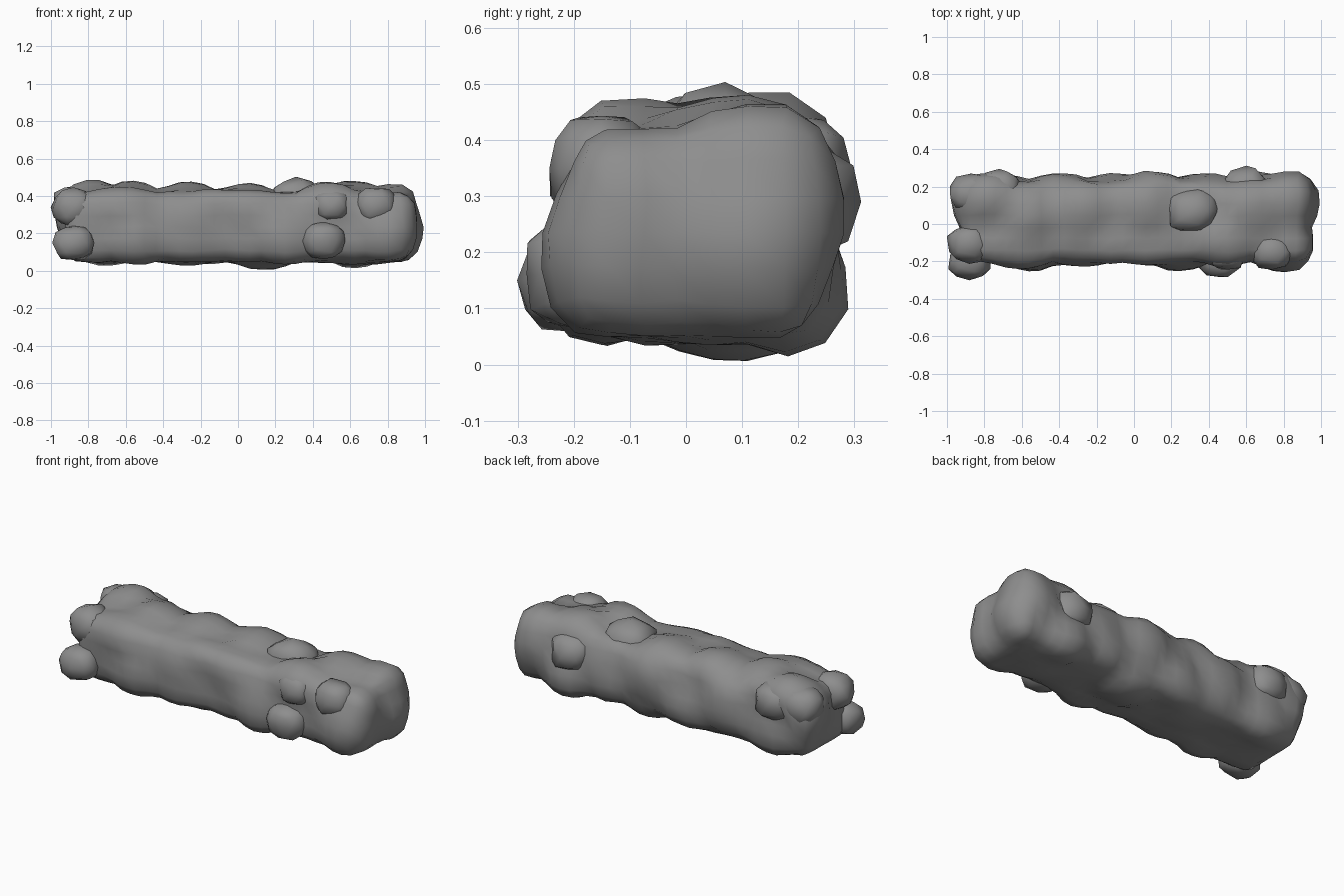
import bpy, bmesh, math
from mathutils import Vector, noise

old = bpy.data.objects.get("Cube")
if old:
    bpy.data.objects.remove(old)

stone = bpy.data.materials.new("grey stone")
stone.use_nodes = True
grey = (0.27, 0.27, 0.27, 1)
stone.diffuse_color = grey
stone.node_tree.nodes["Principled BSDF"].inputs["Base Color"].default_value = grey


def finish(name, bm, angle):
    bmesh.ops.recalc_face_normals(bm, faces=bm.faces)
    mesh = bpy.data.meshes.new(name)
    bm.to_mesh(mesh)
    bm.free()
    mesh.materials.append(stone)
    obj = bpy.data.objects.new(name, mesh)
    bpy.context.collection.objects.link(obj)
    bpy.ops.object.select_all(action='DESELECT')
    bpy.context.view_layer.objects.active = obj
    obj.select_set(True)
    bpy.ops.object.shade_smooth_by_angle(angle=math.radians(angle))


def squash(value, power):
    # Boxy superellipse rounding
    return math.copysign(abs(value) ** power, value)


MIDDLE = Vector((0, 0.015, 0.235))
HALF = Vector((0.93, 0.215, 0.185))
AXES = {"x": 0, "y": 1, "z": 2}


def bulges(face, spots):
    # Swellings on one face: two free coordinates and a height
    axis = AXES[face[1]]
    depth = MIDDLE[axis] + HALF[axis] * (1 if face[0] == "+" else -1)
    found = []
    for first, second, height in spots:
        centre = [first, second]
        centre.insert(axis, depth)
        found.append((Vector(centre), height))
    return found


def build_core(swellings, rounding=0.08, cell=0.062, reach=0.17):
    # Rounded box on an even grid, pushed out wherever a swelling is near
    bm = bmesh.new()
    bmesh.ops.create_cube(bm, size=2)
    for axis in AXES.values():
        cuts = round(2 * HALF[axis] / cell)
        normal = Vector([float(axis == k) for k in AXES.values()])
        for i in range(1, cuts):
            bmesh.ops.bisect_plane(bm, geom=bm.verts[:] + bm.edges[:] + bm.faces[:],
                                   plane_co=normal * (2 * i / cuts - 1), plane_no=normal)
    for v in bm.verts:
        p = v.co * HALF
        inner = Vector([max(rounding - h, min(h - rounding, c)) for c, h in zip(p, HALF)])
        outward = (p - inner).normalized()
        p = MIDDLE + inner + outward * rounding
        push = max(height * max(0, 1 - (p - centre).length_squared / reach ** 2)
                   for centre, height in swellings)
        v.co = p + outward * push + noise.noise_vector(p * 8) * 0.012
    finish("rock_core", bm, 60)


def boulder(name, centre, radius):
    # Coarse lump with boxy rounding and a little irregularity
    bm = bmesh.new()
    bmesh.ops.create_icosphere(bm, subdivisions=2, radius=radius)
    centre = Vector(centre)
    for v in bm.verts:
        n = v.co / radius
        swell = radius * (1 + 0.18 * noise.noise(n * 1.7 + centre * 9))
        v.co = centre + Vector([squash(c, 0.8) * swell for c in n])
        v.co.x += n.x * radius * 0.15
    finish(name, bm, 65)


# Swellings: the two coordinates on the face, then the height
build_core(
    bulges("-y", [(-0.55, 0.16, 0.055), (-0.28, 0.2, 0.03), (0.25, 0.17, 0.055),
                  (-0.6, 0.36, 0.04), (0.8, 0.2, 0.055), (0.05, 0.36, 0.02)])
    + bulges("+y", [(-0.4, 0.24, 0.045), (0.1, 0.28, 0.055), (0.38, 0.2, 0.04),
                    (-0.13, 0.16, 0.04), (-0.7, 0.15, 0.04), (0.85, 0.27, 0.055), (0.62, 0.13, 0.06)])
    + bulges("+z", [(0.62, 0.09, 0.065), (0.85, 0.15, 0.05), (0.05, 0.09, 0.05),
                    (-0.27, 0.07, 0.055), (-0.57, 0.05, 0.06), (0.48, -0.1, 0.055),
                    (-0.78, 0.15, 0.07), (-0.65, -0.13, 0.03), (-0.1, -0.13, 0.02)])
    + bulges("-z", [(0.13, 0.08, 0.045), (0.65, 0.02, 0.02), (-0.3, 0.05, 0.015)])
    + bulges("+x", [(0.14, 0.22, 0.06), (-0.13, 0.24, 0.03)])
    + bulges("-x", [(0.15, 0.3, 0.05)]))

# Separate boulders standing clear of the core
BOULDERS = {
    "right_low_front_boulder": ((-0.88, -0.2, 0.15), 0.095),
    "right_high_front_boulder": ((-0.88, -0.11, 0.34), 0.1),
    "right_high_back_boulder": ((-0.87, 0.16, 0.35), 0.105),
    "right_back_boulder": ((-0.72, 0.19, 0.35), 0.1),
    "left_low_front_boulder": ((0.46, -0.19, 0.16), 0.1),
    "left_high_front_boulder": ((0.5, -0.16, 0.35), 0.085),
    "left_outer_front_boulder": ((0.74, -0.15, 0.35), 0.095),
    "left_back_boulder": ((0.6, 0.19, 0.29), 0.11),
    "left_top_boulder": ((0.31, 0.07, 0.375), 0.12),
}
for name, (centre, radius) in BOULDERS.items():
    boulder(name, centre, radius)
